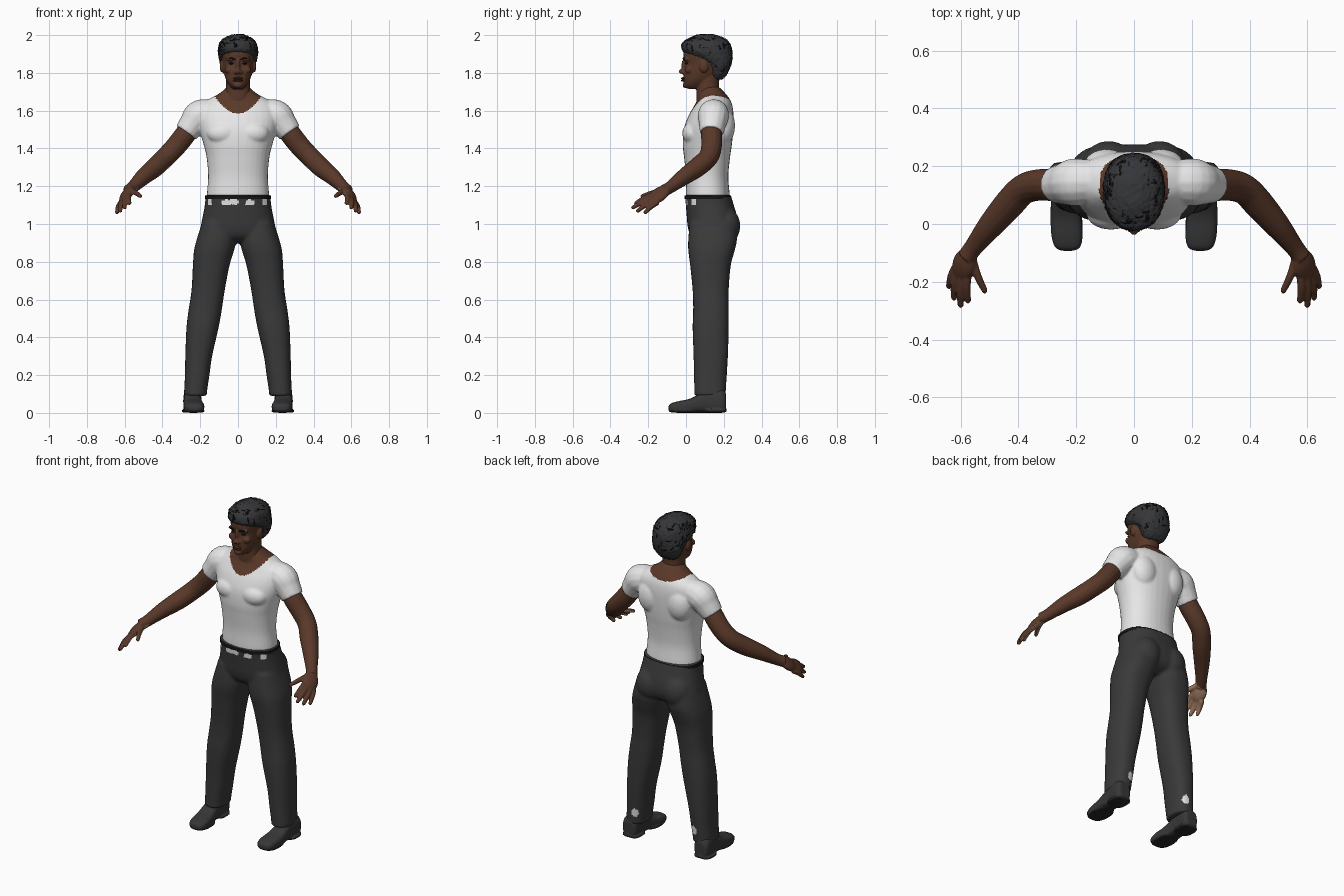
import bpy, bmesh, math, random
from mathutils import Vector, Matrix

random.seed(4)
cube = bpy.data.objects.get("Cube")
if cube:
    bpy.data.objects.remove(cube, do_unlink=True)


def material(name, r, g, b):
    m = bpy.data.materials.new(name)
    m.use_nodes = True
    m.diffuse_color = (r, g, b, 1)
    bsdf = next(n for n in m.node_tree.nodes if n.type == 'BSDF_PRINCIPLED')
    bsdf.inputs["Base Color"].default_value = (r, g, b, 1)
    bsdf.inputs["Roughness"].default_value = .8
    return m


SKIN = material("brown skin", .1, .04, .022)
PALM = material("light palm", .33, .18, .11)
LIPS = material("dark lips", .07, .024, .017)
SHIRT = material("white cloth", .8, .8, .8)
PANTS = material("charcoal cloth", .042, .042, .043)
SHOE = material("dark leather", .038, .038, .039)
SOLE = material("black sole", .02, .02, .02)
HAIR = material("dark hair", .036, .037, .04)
BLACK = material("black", .008, .008, .008)


def spline(rows, steps=5):
    """Smoothly interpolate rows of numbers."""
    out = []
    for i in range(len(rows) - 1):
        a, b, c, d = (rows[max(0, min(len(rows) - 1, i + k))] for k in (-1, 0, 1, 2))
        for s in range(steps):
            t = s / steps
            out.append([q + t * (r - p) / 2 + t * t * (p - 2.5 * q + 2 * r - u / 2)
                        + t ** 3 * (u - p + 3 * (q - r)) / 2
                        for p, q, r, u in zip(a, b, c, d)])
    return out + [list(rows[-1])]


def skin_rings(bm, rings):
    loops = [[bm.verts.new(co) for co in ring] for ring in rings]
    n = len(loops[0])
    for a, b in zip(loops, loops[1:]):
        for i in range(n):
            j = (i + 1) % n
            bm.faces.new((a[i], a[j], b[j], b[i]))
    bm.faces.new(loops[0])
    bm.faces.new(loops[-1])


def loft(bm, rows, power=2.2, along_y=False, n=32):
    """Rows: position, centre x, half width, near edge, far edge."""
    rings = []
    for t, cx, hw, v0, v1 in spline(rows):
        ring = []
        for i in range(n):
            a = math.tau * i / n
            c, s = math.cos(a), math.sin(a)
            x = cx + hw * math.copysign(abs(c) ** (2 / power), c)
            v = (v0 + v1) / 2 + (v1 - v0) / 2 * math.copysign(abs(s) ** (2 / power), s)
            ring.append((x, t, v) if along_y else (x, v, t))
        rings.append(ring)
    skin_rings(bm, rings)


def tube(bm, rows, ref=(.7, -.24, .65), n=14, steps=5):
    """Rows: x, y, z, radius."""
    path = spline(rows, steps)
    pts = [Vector(p[:3]) for p in path]
    rings = []
    for i, p in enumerate(pts):
        t = (pts[min(i + 1, len(pts) - 1)] - pts[max(i - 1, 0)]).normalized()
        u = t.cross(Vector(ref)).normalized()
        w = t.cross(u)
        rings.append([p + path[i][3] * (u * math.cos(math.tau * k / n) + w * math.sin(math.tau * k / n))
                      for k in range(n)])
    skin_rings(bm, rings)


def ball(bm, centre, radii, rot=Matrix()):
    m = Matrix.Translation(centre) @ rot @ Matrix.Diagonal((*radii, 1))
    bmesh.ops.create_uvsphere(bm, u_segments=20, v_segments=12, radius=1, matrix=m)


def mirror(bm):
    dup = bmesh.ops.duplicate(bm, geom=bm.verts[:] + bm.edges[:] + bm.faces[:])
    for v in dup["geom"]:
        if isinstance(v, bmesh.types.BMVert):
            v.co.x *= -1


def finish(name, bm, mats, rule=None, voxel=.008, smooth=5):
    """Fuse the pieces into one smooth skin and colour it by rule."""
    bmesh.ops.recalc_face_normals(bm, faces=bm.faces)
    mesh = bpy.data.meshes.new(name)
    bm.to_mesh(mesh)
    bm.free()
    ob = bpy.data.objects.new(name, mesh)
    bpy.context.scene.collection.objects.link(ob)
    if voxel:
        fuse = ob.modifiers.new("fuse", 'REMESH')
        fuse.mode = 'VOXEL'
        fuse.voxel_size = voxel
        soft = ob.modifiers.new("soften", 'SMOOTH')
        soft.factor, soft.iterations = .5, smooth
        bpy.context.view_layer.update()
        mesh = bpy.data.meshes.new_from_object(ob.evaluated_get(bpy.context.evaluated_depsgraph_get()))
        ob.modifiers.clear()
        ob.data = mesh
    mesh.materials.clear()
    for m in mats:
        mesh.materials.append(m)
    for f in mesh.polygons:
        f.use_smooth = True
        f.material_index = rule(f.center, f.normal) if rule else 0
    return ob


def pair(name, bm, mats, **options):
    left = finish("left_" + name, bm, mats, **options)
    right = left.copy()
    right.name = "right_" + name
    right.data = left.data.copy()
    right.data.transform(Matrix.Scale(-1, 4, (1, 0, 0)))
    right.data.flip_normals()
    bpy.context.scene.collection.objects.link(right)


# Torso with short sleeves and a scooped neckline
bm = bmesh.new()
tube(bm, [(.12, .15, 1.59, .07), (.2, .145, 1.575, .083), (.24, .14, 1.53, .073), (.275, .135, 1.483, .063)])
ball(bm, (.08, .035, 1.48), (.085, .055, .06))
ball(bm, (.095, .2, 1.52), (.08, .06, .1))
mirror(bm)
loft(bm, [(1.1, 0, .16, .01, .23), (1.15, 0, .165, 0, .232), (1.25, 0, .158, 0, .224), (1.35, 0, .166, -.01, .233),
          (1.42, 0, .182, -.017, .243), (1.5, 0, .205, -.012, .25), (1.57, 0, .215, .012, .252),
          (1.62, 0, .205, .04, .247), (1.655, 0, .165, .058, .235), (1.69, 0, .1, .065, .21), (1.73, 0, .055, .08, .17)])


def neckline(c, n):
    edge = 1.585 + 6 * c.x ** 2 if c.y < .12 else 1.65 + 2 * c.x ** 2
    return int(abs(c.x) < .125 and c.z > edge)


finish("shirt", bm, [SHIRT, SKIN], neckline, voxel=.007)

# Arms and hands
bm = bmesh.new()
tube(bm, [(.22, .14, 1.56, .05), (.275, .135, 1.48, .056), (.33, .135, 1.41, .055), (.385, .118, 1.353, .053),
          (.44, .06, 1.3, .052), (.5, -.01, 1.25, .044), (.555, -.08, 1.197, .033), (.58, -.115, 1.177, .033)])
facing = Vector((-.7, .24, -.65)).normalized()
forward = Vector((.3, -.75, -.6)).normalized()
across = facing.cross(forward).normalized()
hand = Matrix((forward, across, facing)).transposed().to_4x4()
ball(bm, (.59, -.143, 1.155), (.065, .047, .024), hand)
fingers = [((.576, -.175, 1.155), (.575, -.265, 1.11)), ((.595, -.18, 1.14), (.6, -.28, 1.087)),
           ((.61, -.17, 1.125), (.623, -.255, 1.07)), ((.618, -.15, 1.115), (.64, -.215, 1.062)),
           ((.56, -.12, 1.175), (.517, -.23, 1.148))]
for base, tip in fingers:
    a, b = Vector(base), Vector(tip)
    mid = (a + b) / 2 - facing * .006
    tube(bm, [(*a, .015), (*mid, .014), (*b, .011)])
    ball(bm, b, (.011, .011, .011))
pair("arm", bm, [SKIN, PALM], rule=lambda c, n: int(c.y < -.1 and n.dot(facing) > .45), voxel=.005, smooth=4)

# Head, neck and facial relief
bm = bmesh.new()
ball(bm, (.034, .002, 1.872), (.032, .014, .01))
ball(bm, (.045, .015, 1.815), (.026, .02, .02))
ball(bm, (.012, -.018, 1.803), (.012, .012, .01))
ball(bm, (.084, .095, 1.835), (.013, .024, .034))
mirror(bm)
loft(bm, [(1.715, 0, .025, .012, .07), (1.73, 0, .042, -.007, .1), (1.76, 0, .062, -.013, .14),
          (1.8, 0, .075, -.013, .19), (1.85, 0, .082, -.005, .21), (1.9, 0, .086, -.014, .22),
          (1.95, 0, .08, .005, .2), (1.98, 0, .05, .04, .16)])
loft(bm, [(1.6, 0, .08, .06, .2), (1.66, 0, .072, .055, .19), (1.72, 0, .063, .055, .175), (1.8, 0, .065, .06, .18)])
ball(bm, (0, -.018, 1.808), (.015, .021, .014))
ball(bm, (0, -.009, 1.84), (.011, .016, .035))
ball(bm, (0, -.002, 1.735), (.024, .016, .016))
finish("head", bm, [SKIN], voxel=.005, smooth=3)

bm = bmesh.new()
for z in (1.771, 1.76):
    ball(bm, (0, -.01, z), (.026, .016, .007))
finish("lips", bm, [LIPS], voxel=0)

bm = bmesh.new()
ball(bm, (.034, .004, 1.85), (.014, .009, .005))
tube(bm, [(.014, -.012, 1.87, .003), (.036, -.012, 1.878, .005), (.058, .003, 1.872, .003)])
pair("eye_and_brow", bm, [BLACK], voxel=0)

# Hair cap with raised dark locks
bm = bmesh.new()
loft(bm, [(1.765, 0, .045, .14, .19), (1.79, 0, .072, .125, .215), (1.84, 0, .092, .108, .238),
          (1.87, 0, .1, .065, .243), (1.895, 0, .104, .012, .245), (1.92, 0, .106, -.021, .244),
          (1.96, 0, .096, -.017, .23), (1.985, 0, .07, .02, .2), (2.003, 0, .03, .06, .15)])
hair = finish("hair", bm, [HAIR], voxel=.007, smooth=3)
for v in hair.data.vertices:
    v.co += v.normal * random.uniform(-.003, .003)
bm = bmesh.new()
roots = [v for v in hair.data.vertices if v.normal.z > -.3 and v.co.z < 1.99 and v.co.z > 1.8]
for v in random.sample(roots, 130):
    n = v.normal.copy()
    side = n.cross(Vector(random.choice([(1, 0, .2), (0, 1, .2), (0, .2, 1)])))
    if side.length < .3:
        continue
    side.normalize()
    run = random.uniform(.008, .018)
    tube(bm, [(*(v.co + side * run * k - n * (.002 + .003 * k * k)), .004) for k in (-1, 0, 1)], ref=n, n=5, steps=2)
finish("hair_locks", bm, [BLACK], voxel=0)

# Trousers with worn pale patches
bm = bmesh.new()
loft(bm, [(1.01, .105, .085, .02, .265), (.92, .114, .104, .012, .27), (.86, .127, .106, .012, .258),
          (.78, .142, .097, .022, .237), (.65, .158, .088, .035, .226), (.55, .173, .088, .038, .226),
          (.45, .188, .085, .035, .226), (.3, .208, .071, .04, .222), (.2, .216, .065, .042, .216),
          (.12, .224, .061, .044, .211), (.09, .225, .061, .044, .211)], power=2.4)
ball(bm, (.088, .205, .99), (.09, .083, .1))
mirror(bm)
loft(bm, [(1.155, 0, .171, -.005, .237), (1.1, 0, .176, -.001, .253), (1.04, 0, .187, .004, .27),
          (.98, 0, .198, .01, .275), (.93, 0, .19, .03, .255), (.9, 0, .1, .08, .2)], power=2.4)


def worn(c, n):
    front = c.y < .06 and 1.103 < c.z < 1.128
    waist = front and any(a < c.x < b for a, b in ((-.16, -.14), (-.085, 0), (.04, .085), (.13, .155)))
    calf = c.y > .16 and math.hypot((abs(c.x) - .2) / .02, (c.z - .165) / .028) < 1
    return int(waist or calf)


finish("trousers", bm, [PANTS, SHIRT], worn, smooth=6)

# Belt
bm = bmesh.new()
loft(bm, [(1.132, 0, .175, -.009, .241), (1.15, 0, .174, -.009, .239)], power=2.4)
finish("belt", bm, [BLACK], voxel=0)

# Shoes
bm = bmesh.new()
loft(bm, [(-.093, .23, .02, .012, .035), (-.08, .23, .044, .004, .05), (-.04, .232, .054, 0, .062),
          (.02, .236, .053, 0, .075), (.07, .24, .048, 0, .1), (.12, .24, .046, 0, .125),
          (.19, .242, .048, 0, .125), (.212, .242, .034, .008, .1)], power=2.7, along_y=True)
tread = [(.003, 0), (.018, .002)]
loft(bm, [(z, .242, .056 - d, .1, .215) for z, d in tread], power=3)
loft(bm, [(z, .233, .056 - d, -.088, .07) for z, d in tread], power=2.6)
pair("shoe", bm, [SHOE, SOLE], rule=lambda c, n: int(c.z < .016), voxel=.006, smooth=3)
